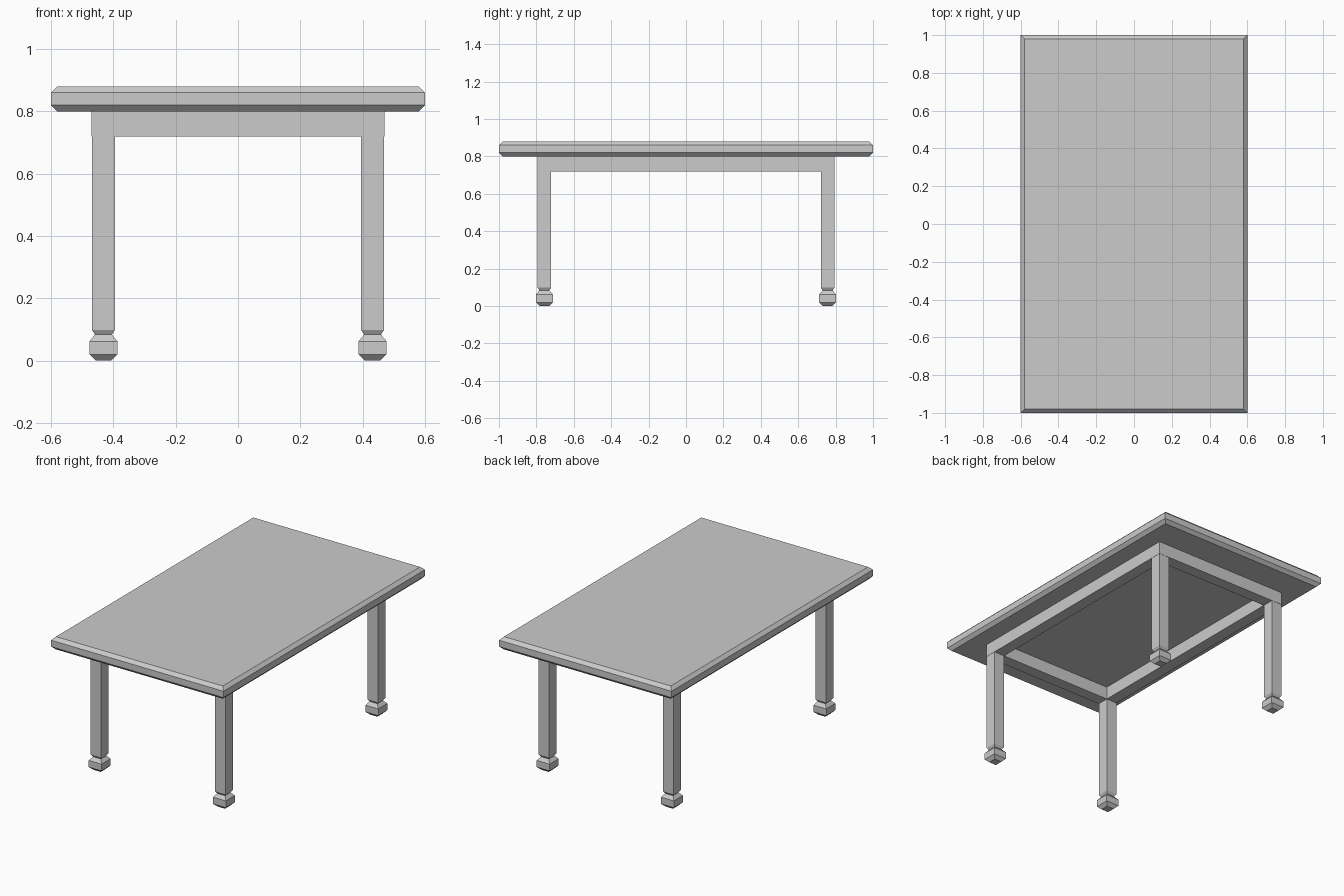
import bpy, bmesh

if "Cube" in bpy.data.objects:
    bpy.data.objects.remove(bpy.data.objects["Cube"])


def loft(name, rings):
    """Closed solid from stacked rectangles (cx, cy, half_x, half_y, z)."""
    bm = bmesh.new()
    loops = [[bm.verts.new((cx + sx * hx, cy + sy * hy, z))
              for sx, sy in ((-1, -1), (1, -1), (1, 1), (-1, 1))]
             for cx, cy, hx, hy, z in rings]
    bm.faces.new(loops[0][::-1])
    bm.faces.new(loops[-1])
    for a, b in zip(loops, loops[1:]):
        for i in range(4):
            j = (i + 1) % 4
            bm.faces.new((a[i], a[j], b[j], b[i]))
    me = bpy.data.meshes.new(name)
    bm.to_mesh(me)
    bm.free()
    ob = bpy.data.objects.new(name, me)
    bpy.context.collection.objects.link(ob)
    return ob


# Tabletop with chamfered upper and lower edges
loft("tabletop", [(0, 0, 0.6 - c, 1.0 - c, z)
                  for c, z in ((0.02, 0.80), (0, 0.82), (0, 0.86), (0.02, 0.88))])

# Apron: open rectangular frame under the top
AX, AY, T, Z0, Z1 = 0.47, 0.795, 0.075, 0.72, 0.80
bm = bmesh.new()
frame = [[bm.verts.new((sx * (AX - t), sy * (AY - t), z))
          for sx, sy in ((-1, -1), (1, -1), (1, 1), (-1, 1))]
         for t, z in ((0, Z0), (0, Z1), (T, Z1), (T, Z0))]
for k in range(4):
    a, b = frame[k], frame[(k + 1) % 4]
    for i in range(4):
        j = (i + 1) % 4
        bm.faces.new((a[i], a[j], b[j], b[i]))
me = bpy.data.meshes.new("apron")
bm.to_mesh(me)
bm.free()
bpy.context.collection.objects.link(bpy.data.objects.new("apron", me))

# Legs: chamfered block foot, narrow neck, straight square post
LX, LY = 0.432, 0.757
profile = [(0.025, 0), (0.045, 0.02), (0.045, 0.062), (0.027, 0.083),
           (0.0365, 0.098), (0.0365, 0.72)]
for sy, end in ((-1, "front"), (1, "back")):
    for sx, side in ((-1, "left"), (1, "right")):
        loft(f"{end}_{side}_leg", [(sx * LX, sy * LY, h, h, z) for h, z in profile])
